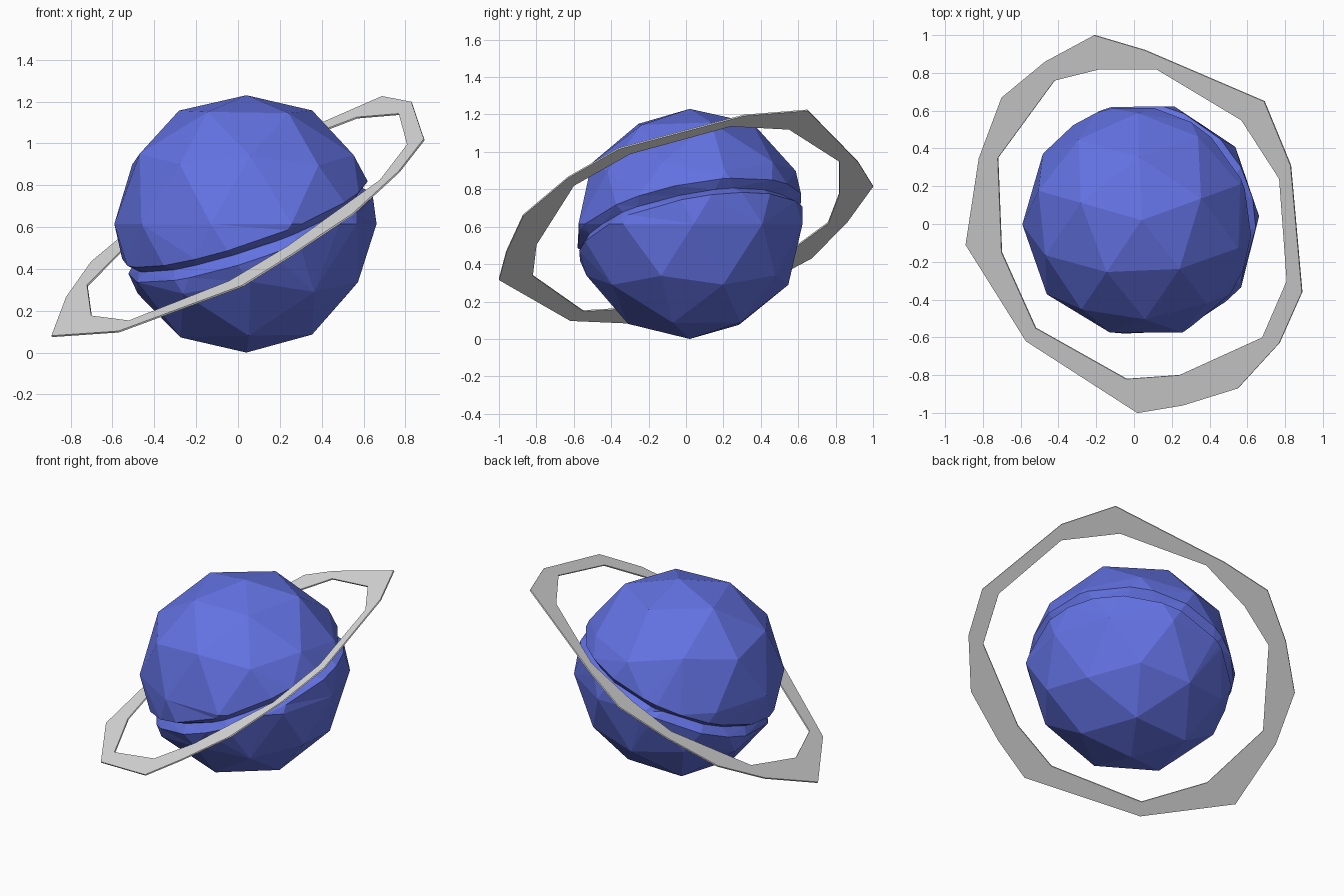
import bpy, bmesh, math, random
from mathutils import Vector, Matrix

if "Cube" in bpy.data.objects:
    bpy.data.objects.remove(bpy.data.objects["Cube"])

random.seed(4)


def material(name, color):
    m = bpy.data.materials.new(name)
    m.diffuse_color = (*color, 1)
    m.use_nodes = True
    m.node_tree.nodes["Principled BSDF"].inputs["Base Color"].default_value = m.diffuse_color
    return m


def make_object(name, bm, mat):
    mesh = bpy.data.meshes.new(name)
    bm.to_mesh(mesh)
    bm.free()
    obj = bpy.data.objects.new(name, mesh)
    bpy.context.collection.objects.link(obj)
    mesh.materials.append(mat)
    return obj


blue = material("planet blue", (0.125, 0.17, 0.77))
grey = material("ring grey", (0.77, 0.77, 0.77))

# Planet: faceted ball with a slanted groove around its middle
RADIUS, CENTRE = 0.615, Vector((0.04, 0.02, 0.615))
bm = bmesh.new()
bmesh.ops.create_icosphere(bm, subdivisions=2, radius=RADIUS,
                           matrix=Matrix.Rotation(math.radians(20), 4, 'Z'))
for v in bm.verts:
    if abs(v.co.z) < RADIUS * 0.95:
        v.co *= random.uniform(1.0, 1.04)

normal = Vector((-0.34, -0.2, 1)).normalized()
middle, half_width = -0.02, 0.04
for d in (middle - half_width, middle, middle + half_width):
    bmesh.ops.bisect_plane(bm, geom=bm.verts[:] + bm.edges[:] + bm.faces[:],
                           plane_co=normal * d, plane_no=normal)
for v in bm.verts:
    if abs(v.co.dot(normal) - middle) < half_width - 0.002:
        v.co *= 0.95          # sink the groove
    elif abs(v.co.dot(normal) - middle) < half_width + 0.002:
        v.co = v.co.normalized() * (RADIUS + 0.005)   # crisp lips
bmesh.ops.triangulate(bm, faces=bm.faces[:])
bmesh.ops.translate(bm, verts=bm.verts[:], vec=CENTRE)
make_object("planet", bm, blue)

# Ring: flat irregular band, outlined from above and laid on a tilted plane
outer = [(-0.21, 1.0), (0.06, 0.92), (0.69, 0.65), (0.83, 0.31), (0.89, -0.36),
         (0.77, -0.63), (0.55, -0.87), (0.26, -0.96), (0.02, -1.0),
         (-0.57, -0.62), (-0.89, -0.11), (-0.82, 0.35), (-0.70, 0.67), (-0.47, 0.86)]
inner = [(-0.18, 0.82), (0.12, 0.82), (0.57, 0.55), (0.77, 0.24), (0.81, -0.30),
         (0.68, -0.60), (0.24, -0.80), (-0.04, -0.82), (-0.52, -0.55),
         (-0.70, -0.15), (-0.72, 0.35), (-0.42, 0.76)]
bm = bmesh.new()
for loop in (outer, inner):
    verts = [bm.verts.new((x, y, 0)) for x, y in loop]
    for i, v in enumerate(verts):
        bm.edges.new((v, verts[(i + 1) % len(verts)]))
bmesh.ops.triangle_fill(bm, edges=bm.edges[:], use_beauty=True, normal=(0, 0, 1))
for v in bm.verts:
    v.co.z = 0.622 + 0.573 * v.co.x + 0.316 * v.co.y
bmesh.ops.recalc_face_normals(bm, faces=bm.faces[:])
ring = make_object("ring", bm, grey)
solid = ring.modifiers.new("thickness", 'SOLIDIFY')
solid.thickness = 0.008
solid.offset = 0
